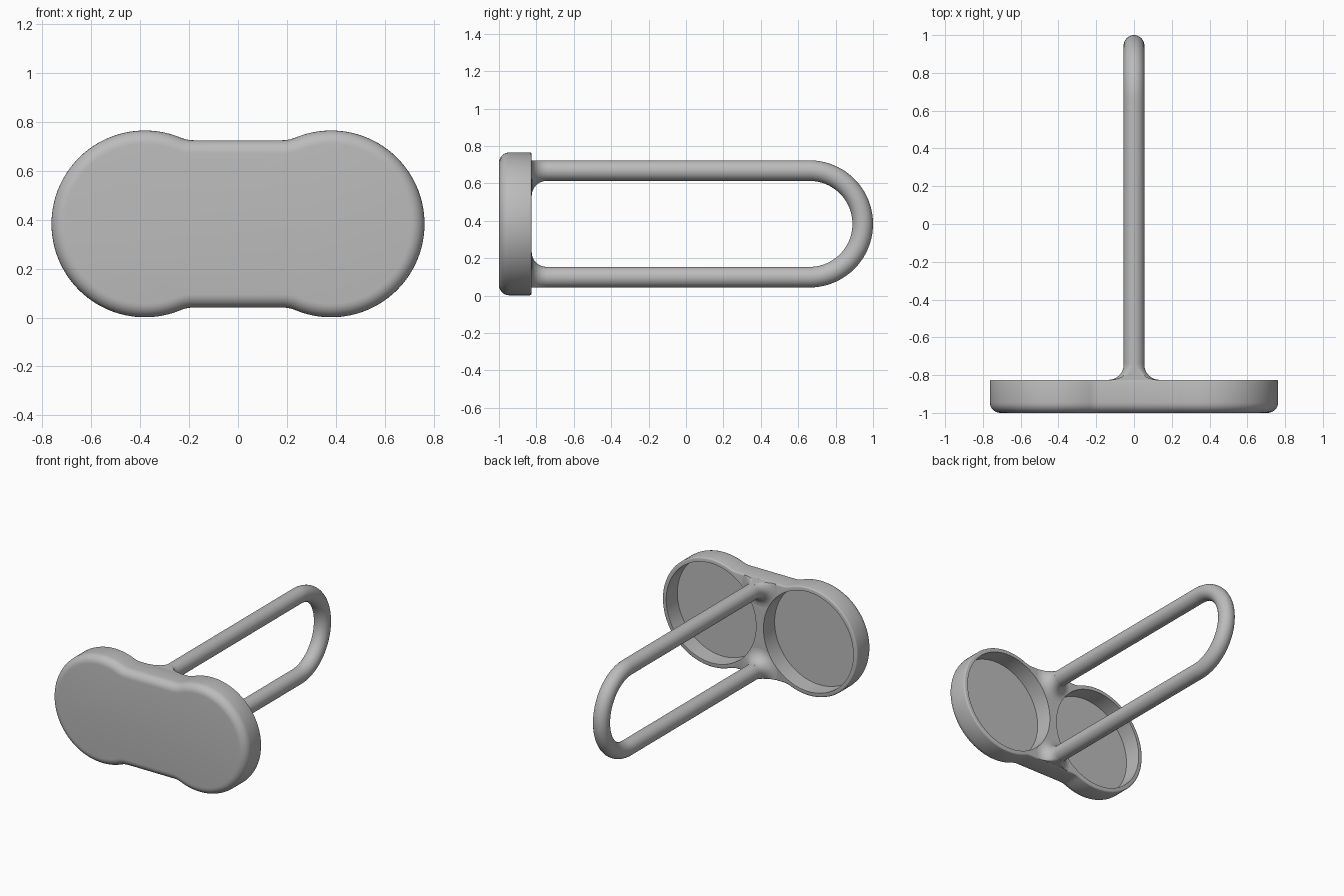
import bpy, bmesh
from math import pi, sin, cos, atan2, radians
from mathutils import Vector

if "Cube" in bpy.data.objects:
    bpy.data.objects.remove(bpy.data.objects["Cube"])

MID = 0.383                      # height of the plate centre
LOBE_X, LOBE_R = 0.381, 0.382    # round ends of the plate
WAIST, WAIST_X = 0.342, 0.18     # half height and half width of the waist
NECK_R = 0.144                   # concave blend between waist and lobe
BACK, FRONT = -0.825, -1.0
TUBE_R, TUBE_Z = 0.055, 0.285    # rod radius, rod offset from MID

grey = bpy.data.materials.new("grey")
grey.use_nodes = True
grey.diffuse_color = (0.5, 0.5, 0.5, 1)
grey.node_tree.nodes["Principled BSDF"].inputs["Base Color"].default_value = (0.5, 0.5, 0.5, 1)


def make_object(name, bm):
    bmesh.ops.recalc_face_normals(bm, faces=bm.faces)
    mesh = bpy.data.meshes.new(name)
    bm.to_mesh(mesh)
    bm.free()
    mesh.materials.append(grey)
    obj = bpy.data.objects.new(name, mesh)
    bpy.context.collection.objects.link(obj)
    return obj


def loft(name, rings, closed=False):
    """Skin a list of point rings, capping the ends unless closed."""
    bm = bmesh.new()
    loops = [[bm.verts.new(p) for p in ring] for ring in rings]
    pairs = list(zip(loops, loops[1:])) + ([(loops[-1], loops[0])] if closed else [])
    for a, b in pairs:
        for i in range(len(a)):
            j = (i + 1) % len(a)
            bm.faces.new((a[i], a[j], b[j], b[i]))
    if not closed:
        bm.faces.new(loops[0])
        bm.faces.new(loops[-1])
    return make_object(name, bm)


def activate(obj):
    bpy.ops.object.select_all(action='DESELECT')
    obj.select_set(True)
    bpy.context.view_layer.objects.active = obj


def cut(obj, cutters):
    activate(obj)
    for cutter in cutters:
        mod = obj.modifiers.new("pocket", 'BOOLEAN')
        mod.operation, mod.solver, mod.object = 'DIFFERENCE', 'EXACT', cutter
        bpy.ops.object.modifier_apply(modifier=mod.name)


def smooth(obj):
    activate(obj)
    bpy.ops.object.shade_smooth_by_angle(angle=radians(35))


def outline(inset, y):
    """Two-lobed plate outline, shrunk by inset."""
    neck_z = WAIST + NECK_R
    end = atan2(-neck_z, LOBE_X - WAIST_X)
    quarter = []
    for i in range(9):           # concave neck
        a = -pi / 2 + (end + pi / 2) * i / 8
        quarter.append((WAIST_X + (NECK_R + inset) * cos(a), neck_z + (NECK_R + inset) * sin(a)))
    for i in range(1, 33):       # round lobe
        a = (end + pi) * (1 - i / 32)
        quarter.append((LOBE_X + (LOBE_R - inset) * cos(a), (LOBE_R - inset) * sin(a)))
    half = quarter + [(x, -z) for x, z in quarter[-2::-1]]
    full = half + [(-x, -z) for x, z in half]
    return [Vector((x, y, MID + z)) for x, z in full]


def circle(x, y, z, r, n=64):
    return [Vector((x + r * cos(2 * pi * i / n), y, z + r * sin(2 * pi * i / n))) for i in range(n)]


# Plate with a large front round and a small back round
rings = []
for y, radius, sign, steps in ((FRONT, 0.055, 1, 7), (BACK, 0.01, -1, 3)):
    arc = [pi / 2 * i / steps for i in range(steps + 1)]
    for a in (arc if sign > 0 else arc[::-1]):
        rings.append(outline(radius * (1 - sin(a)), y + sign * radius * (1 - cos(a))))
plate = loft("plate", rings)

# Round pockets in the back of the plate
pockets = [loft(side + "_pocket_cutter",
                [circle(s * LOBE_X, y, MID, 0.352, 96) for y in (BACK - 0.125, BACK + 0.08)])
           for side, s in (("left", 1), ("right", -1))]
cut(plate, pockets)
smooth(plate)

# Flared roots where the rods meet the plate, trimmed flush with the waist
for name, s in (("upper", 1), ("lower", -1)):
    flare = 0.08
    profile = [(BACK - 0.03, TUBE_R + flare)]
    for i in range(9):
        a = pi / 2 * i / 8
        profile.append((BACK + flare * (1 - cos(a)), TUBE_R + flare * (1 - sin(a))))
    root = loft(name + "_root", [circle(0, y, MID + s * TUBE_Z, r) for y, r in profile])
    for v in root.data.vertices:
        v.co.z = max(MID - WAIST + 0.002, min(MID + WAIST - 0.002, v.co.z))
    cut(root, pockets)
    smooth(root)

# Long loop handle bent from one round rod
bend_y = 1 - TUBE_Z - TUBE_R
path = [(BACK - 0.05, TUBE_Z, pi / 2)]
path += [(bend_y + TUBE_Z * cos(a), TUBE_Z * sin(a), a)
         for a in (pi / 2 - pi * i / 40 for i in range(41))]
path += [(BACK - 0.05, -TUBE_Z, -pi / 2)]
rings = []
for y, z, a in path:
    out = Vector((0, cos(a), sin(a)))
    rings.append([Vector((0, y, MID + z)) + TUBE_R * (out * cos(t) + Vector((sin(t), 0, 0)))
                  for t in (2 * pi * i / 32 for i in range(32))])
handle = loft("loop_handle", rings)
smooth(handle)

# Helpers stay out of sight
for cutter in pockets:
    cutter.hide_render = True
    cutter.hide_set(True)
